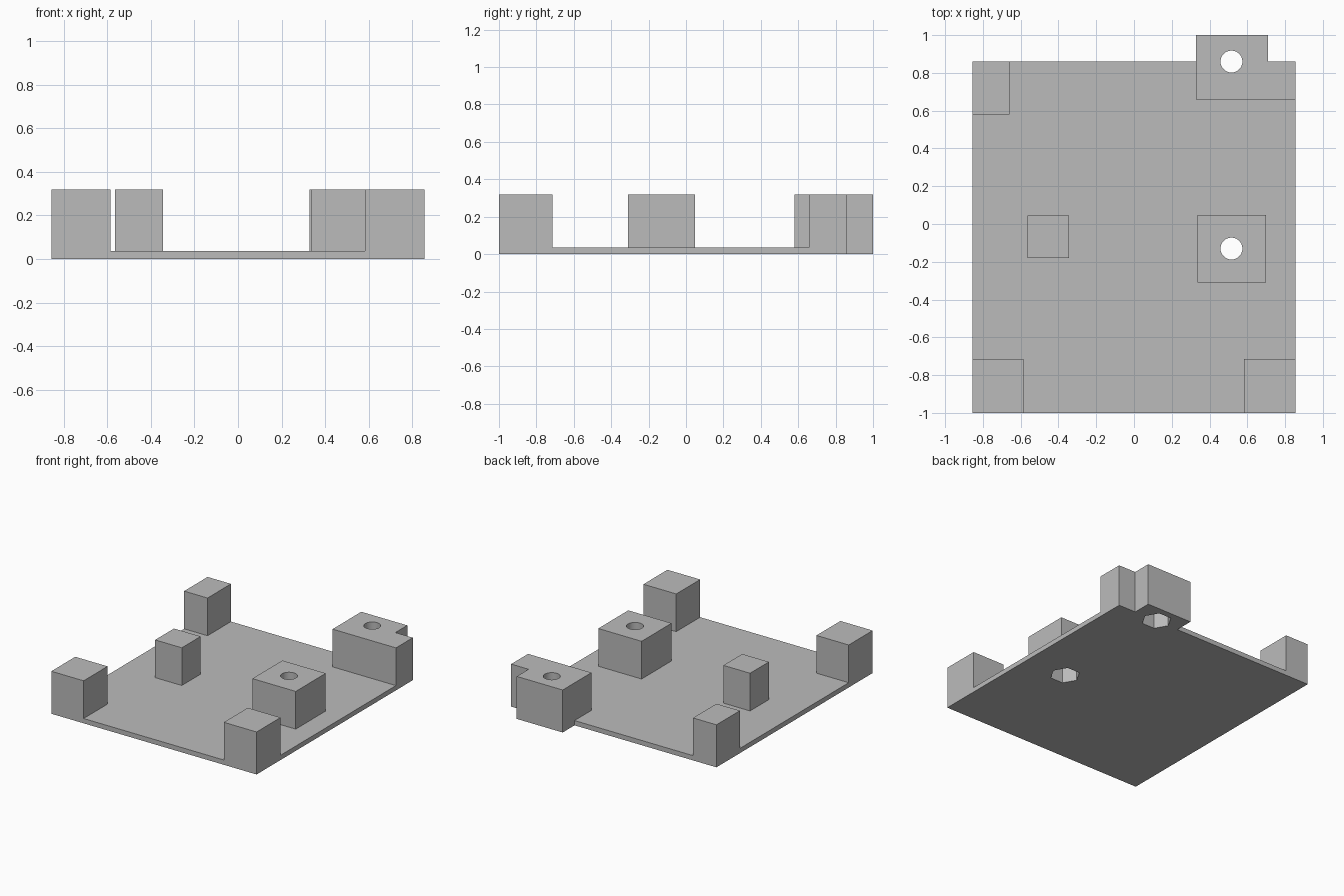
import bpy
import bmesh
from math import cos, sin, tau

cube = bpy.data.objects.get("Cube")
if cube:
    bpy.data.objects.remove(cube, do_unlink=True)

HALF_X, FRONT, BACK = 0.855, -1.0, 0.859
PLATE_TOP, BLOCK_TOP = 0.036, 0.32

grey = bpy.data.materials.new("plain grey")
grey.use_nodes = True
grey.diffuse_color = (0.5, 0.5, 0.5, 1)
grey.node_tree.nodes["Principled BSDF"].inputs["Base Color"].default_value = (0.5, 0.5, 0.5, 1)


def prism(name, outline, bottom, top):
    """Extrude a counter-clockwise outline between two heights."""
    bm = bmesh.new()
    base = bm.faces.new([bm.verts.new((x, y, bottom)) for x, y in outline])
    up = bmesh.ops.extrude_face_region(bm, geom=[base], use_keep_orig=True)["geom"]
    for v in up:
        if isinstance(v, bmesh.types.BMVert):
            v.co.z = top
    bmesh.ops.recalc_face_normals(bm, faces=bm.faces)
    mesh = bpy.data.meshes.new(name)
    bm.to_mesh(mesh)
    bm.free()
    mesh.materials.append(grey)
    obj = bpy.data.objects.new(name, mesh)
    bpy.context.collection.objects.link(obj)
    return obj


def box(x0, x1, y0, y1):
    return [(x0, y0), (x1, y0), (x1, y1), (x0, y1)]


def ring(x, y, radius, sides):
    return [(x + radius * cos(tau * i / sides), y + radius * sin(tau * i / sides))
            for i in range(sides)]


def combine(target, tool, operation):
    """Merge or cut with a helper, then discard the helper."""
    tool.hide_render = True
    mod = target.modifiers.new(tool.name, "BOOLEAN")
    mod.operation = operation
    mod.solver = "EXACT"
    mod.object = tool
    graph = bpy.context.evaluated_depsgraph_get()
    result = bpy.data.meshes.new_from_object(target.evaluated_get(graph))
    target.modifiers.clear()
    target.data = result
    bpy.data.objects.remove(tool, do_unlink=True)


# Thin base plate
plate = prism("base_plate_with_posts", box(-HALF_X, HALF_X, FRONT, BACK), 0, PLATE_TOP)

# Corner posts, inner posts and the stepped screw tab at the back
posts = {
    "front_right_post": box(-HALF_X, -0.586, FRONT, -0.715),
    "front_left_post": box(0.582, HALF_X, FRONT, -0.715),
    "back_right_post": box(-HALF_X, -0.66, 0.58, BACK),
    "small_inner_post": box(-0.565, -0.343, -0.179, 0.045),
    "screw_post": box(0.337, 0.698, -0.31, 0.047),
    "screw_tab": [(0.327, 0.658), (HALF_X, 0.658), (HALF_X, BACK),
                  (0.71, BACK), (0.71, 1.0), (0.327, 1.0)],
}
for name, outline in posts.items():
    combine(plate, prism(name, outline, 0, BLOCK_TOP), "UNION")

# Round screw holes with six-sided nut pockets underneath
for y in (-0.13, 0.86):
    combine(plate, prism("screw_hole", ring(0.516, y, 0.058, 32), -0.1, 0.5), "DIFFERENCE")
    combine(plate, prism("nut_pocket", ring(0.516, y, 0.105, 6), -0.1, 0.16), "DIFFERENCE")

# Smooth hole walls, sharp block edges
bpy.ops.object.select_all(action="DESELECT")
plate.select_set(True)
bpy.context.view_layer.objects.active = plate
bpy.ops.object.shade_smooth_by_angle(angle=0.5)
